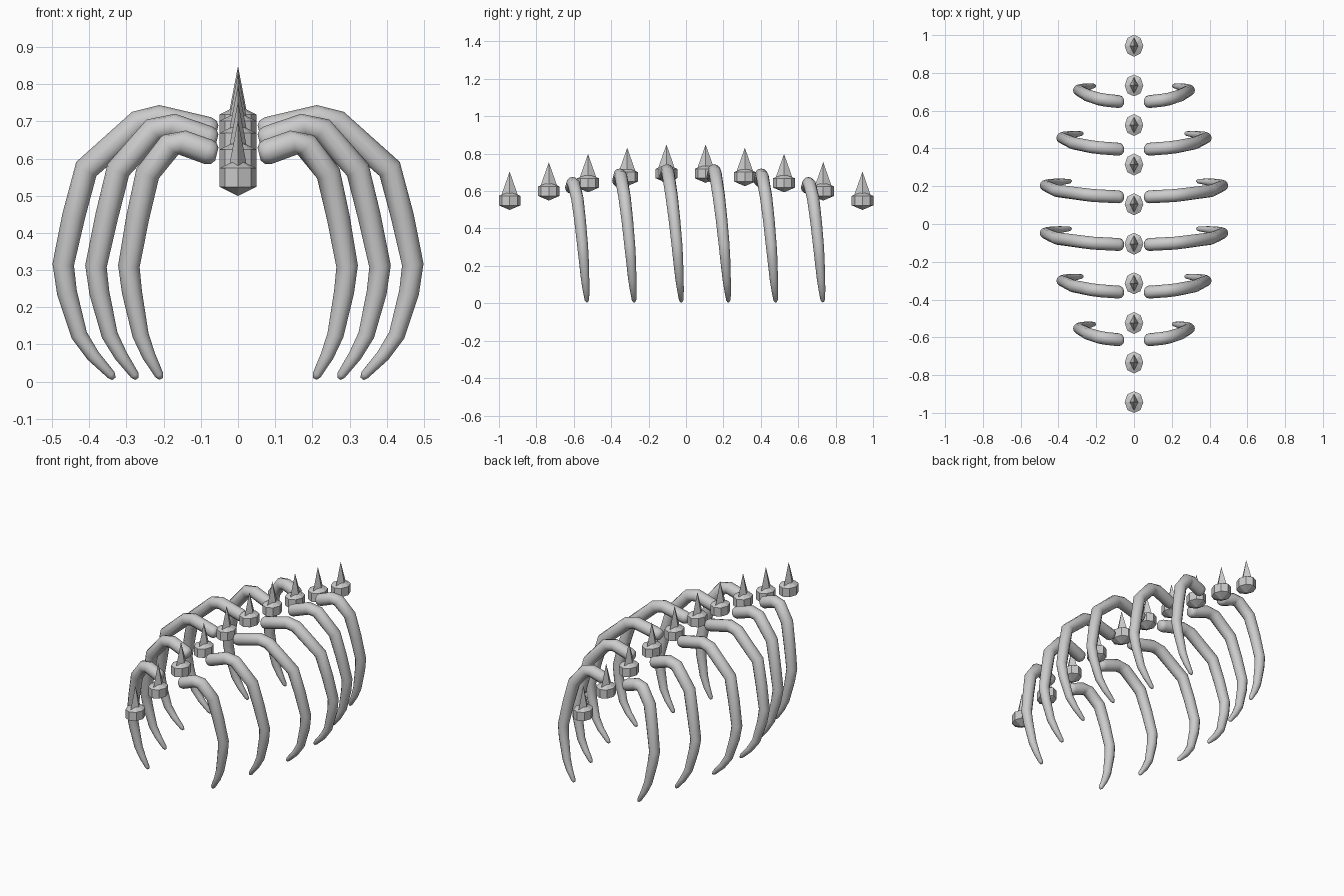
import bpy, bmesh, math
from mathutils import Vector

if "Cube" in bpy.data.objects:
    bpy.data.objects.remove(bpy.data.objects["Cube"])

SIDES = 12


def finish(bm, name, smooth):
    bmesh.ops.recalc_face_normals(bm, faces=bm.faces)
    me = bpy.data.meshes.new(name)
    bm.to_mesh(me)
    bm.free()
    for p in me.polygons:
        p.use_smooth = smooth
    ob = bpy.data.objects.new(name, me)
    bpy.context.collection.objects.link(ob)
    return ob


def tube(name, pts, radii):
    """Tapered closed tube along a path."""
    bm = bmesh.new()
    rings = []
    for i, p in enumerate(pts):
        t = (pts[min(i + 1, len(pts) - 1)] - pts[max(i - 1, 0)]).normalized()
        u = t.cross(Vector((0, 1, 0))).normalized()
        v = t.cross(u)
        rings.append([bm.verts.new(p + radii[i] * (u * math.cos(a) + v * math.sin(a)))
                      for a in (2 * math.pi * k / SIDES for k in range(SIDES))])
    for a, b in zip(rings, rings[1:]):
        for k in range(SIDES):
            n = (k + 1) % SIDES
            bm.faces.new((a[k], a[n], b[n], b[k]))
    bm.faces.new(rings[0])
    bm.faces.new(rings[-1])
    return finish(bm, name, True)


# Vertebrae: faceted body with a four-sided spine, arched along y
for i in range(10):
    y = -0.943 + i * 0.2096
    z = 0.549 + 0.147 * math.sin(math.pi * i / 9)
    bm = bmesh.new()
    bmesh.ops.create_uvsphere(bm, u_segments=8, v_segments=3, radius=1)
    for v in bm.verts:
        v.co = Vector((v.co.x * 0.057, v.co.y * 0.067, v.co.z * 0.05))
    body = finish(bm, f"vertebra_body_{i + 1}", False)
    body.location = (0, y, z)

    bm = bmesh.new()
    base = [bm.verts.new(c) for c in
            ((0.024, 0, 0), (0, 0.044, 0), (-0.024, 0, 0), (0, -0.044, 0))]
    tip = bm.verts.new((0, 0, 0.125))
    bm.faces.new(base)
    for k in range(4):
        bm.faces.new((base[k], base[(k + 1) % 4], tip))
    spine = finish(bm, f"vertebra_spine_{i + 1}", False)
    spine.location = (0, y, z + 0.03)

# Rib centre lines (x, z) for short, middle and long pairs
PROFILES = [
    [(.057, .612), (.065, .614), (.08, .618), (.147, .642), (.182, .637),
     (.243, .56), (.27, .44), (.2935, .31), (.285, .24), (.262, .125), (.24, .07), (.212, .018), (.207, .008)],
    [(.057, .648), (.065, .65), (.08, .654), (.175, .687), (.225, .678),
     (.322, .57), (.353, .445), (.382, .31), (.373, .24), (.345, .125), (.315, .07), (.278, .018), (.272, .008)],
    [(.057, .672), (.065, .674), (.08, .678), (.215, .71), (.265, .698),
     (.408, .572), (.442, .445), (.47, .315), (.46, .24), (.427, .125), (.39, .07), (.341, .018), (.334, .008)],
]
LEAN = [0, 0, .001, .008, .014, .033, .048, .061, .067, .075, .08, .084, .085]
RADII = [.018, .029, .034, .034, .034, .033, .031, .029, .027, .022, .018, .012, .006]

# Six mirrored rib pairs, longest in the middle
for i, size in enumerate((0, 1, 2, 2, 1, 0)):
    y0 = -0.614 + i * 0.2522
    pts = [Vector((x, y0 + d, z)) for (x, z), d in zip(PROFILES[size], LEAN)]
    rib = tube(f"rib_pair_{i + 1}", pts, RADII)
    rib.modifiers.new("mirror", 'MIRROR').use_axis[0] = True
